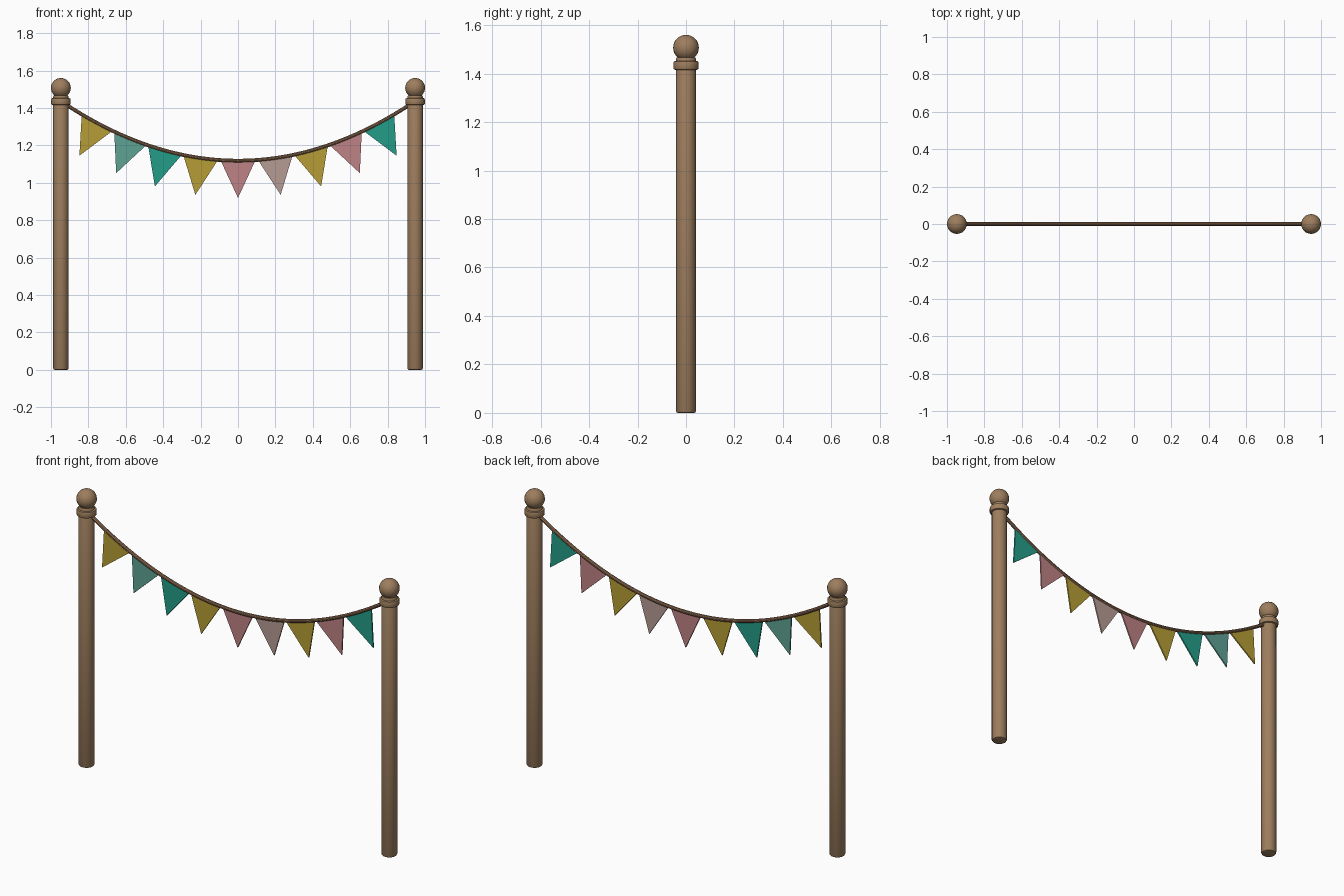
import bpy, bmesh, math
from mathutils import Vector

if "Cube" in bpy.data.objects:
    bpy.data.objects.remove(bpy.data.objects["Cube"])


def material(name, r, g, b):
    lin = lambda c: ((c / 255 + 0.055) / 1.055) ** 2.4
    m = bpy.data.materials.new(name)
    m.diffuse_color = (lin(r), lin(g), lin(b), 1)
    m.use_nodes = True
    m.node_tree.nodes["Principled BSDF"].inputs["Base Color"].default_value = m.diffuse_color
    return m


wood = material("brown wood", 158, 126, 94)
cord = material("rope brown", 150, 114, 86)
yellow = material("mustard", 182, 158, 54)
teal = material("teal", 36, 158, 137)
sage = material("sage", 94, 162, 147)
pink = material("dusty pink", 190, 130, 133)
taupe = material("taupe", 182, 155, 147)


def finish(bm, name, mat, smooth=True):
    bmesh.ops.recalc_face_normals(bm, faces=bm.faces[:])
    me = bpy.data.meshes.new(name)
    bm.to_mesh(me)
    bm.free()
    me.materials.append(mat)
    ob = bpy.data.objects.new(name, me)
    bpy.context.collection.objects.link(ob)
    if smooth:
        me.shade_smooth()
        me.set_sharp_from_angle(angle=math.radians(35))
    return ob


def lathe(name, profile, x, mat, n=24):
    """Closed turned solid from (radius, z) points."""
    bm = bmesh.new()
    rings = [[bm.verts.new((x + r * math.cos(2 * math.pi * i / n),
                            r * math.sin(2 * math.pi * i / n), z))
              for i in range(n)] for r, z in profile]
    for a, b in zip(rings, rings[1:]):
        for i in range(n):
            j = (i + 1) % n
            bm.faces.new((a[i], a[j], b[j], b[i]))
    bm.faces.new(rings[0])
    bm.faces.new(rings[-1])
    return finish(bm, name, mat)


# Rope curve: a parabola hung between the posts
POST_X, LOW, SAG = 0.947, 1.118, 0.355


def on_rope(x):
    return Vector((x, 0, LOW + SAG * x * x))


# Posts with collar and ball finial
for side, sx in (("left", -POST_X), ("right", POST_X)):
    lathe(side + "_post", [(0.034, 0), (0.038, 0.002), (0.041, 0.008),
                           (0.041, 1.46), (0.038, 1.467)], sx, wood)
    lathe(side + "_collar", [(0.046, 1.416), (0.050, 1.418), (0.052, 1.423),
                             (0.052, 1.445), (0.050, 1.450), (0.046, 1.452)], sx, wood)
    bm = bmesh.new()
    bmesh.ops.create_uvsphere(bm, u_segments=24, v_segments=16, radius=0.053)
    bmesh.ops.translate(bm, verts=bm.verts[:], vec=(sx, 0, 1.507))
    finish(bm, side + "_ball", wood)

# Rope: round tube swept along the parabola
bm = bmesh.new()
steps, sides, rad = 48, 10, 0.010
rings = []
for k in range(steps + 1):
    x = POST_X * (2 * k / steps - 1)
    normal = Vector((-2 * SAG * x, 0, 1)).normalized()
    rings.append([bm.verts.new(on_rope(x) + rad * (
        normal * math.cos(2 * math.pi * i / sides)
        + Vector((0, 1, 0)) * math.sin(2 * math.pi * i / sides))) for i in range(sides)])
for a, b in zip(rings, rings[1:]):
    for i in range(sides):
        j = (i + 1) % sides
        bm.faces.new((a[i], a[j], b[j], b[i]))
bm.faces.new(rings[0])
bm.faces.new(rings[-1])
finish(bm, "rope", cord)

# Pennants: thin triangles hanging square to the rope
offsets = [0.0, 0.2, 0.391, 0.576, 0.754]
xs = [-x for x in offsets[:0:-1]] + offsets
colours = [yellow, sage, teal, yellow, pink, taupe, yellow, pink, teal]
for n, (x, mat) in enumerate(zip(xs, colours)):
    tangent = Vector((1, 0, 2 * SAG * x)).normalized()
    down = Vector((tangent.z, 0, -tangent.x))
    top = on_rope(x) + down * 0.003
    corners = [top - tangent * 0.091, top + tangent * 0.091, top + down * 0.196]
    bm = bmesh.new()
    front, back = [[bm.verts.new(c + Vector((0, y, 0))) for c in corners]
                   for y in (-0.004, 0.004)]
    bm.faces.new(front)
    bm.faces.new(back[::-1])
    for i in range(3):
        j = (i + 1) % 3
        bm.faces.new((front[i], back[i], back[j], front[j]))
    finish(bm, "pennant_%d" % (n + 1), mat, smooth=False)
